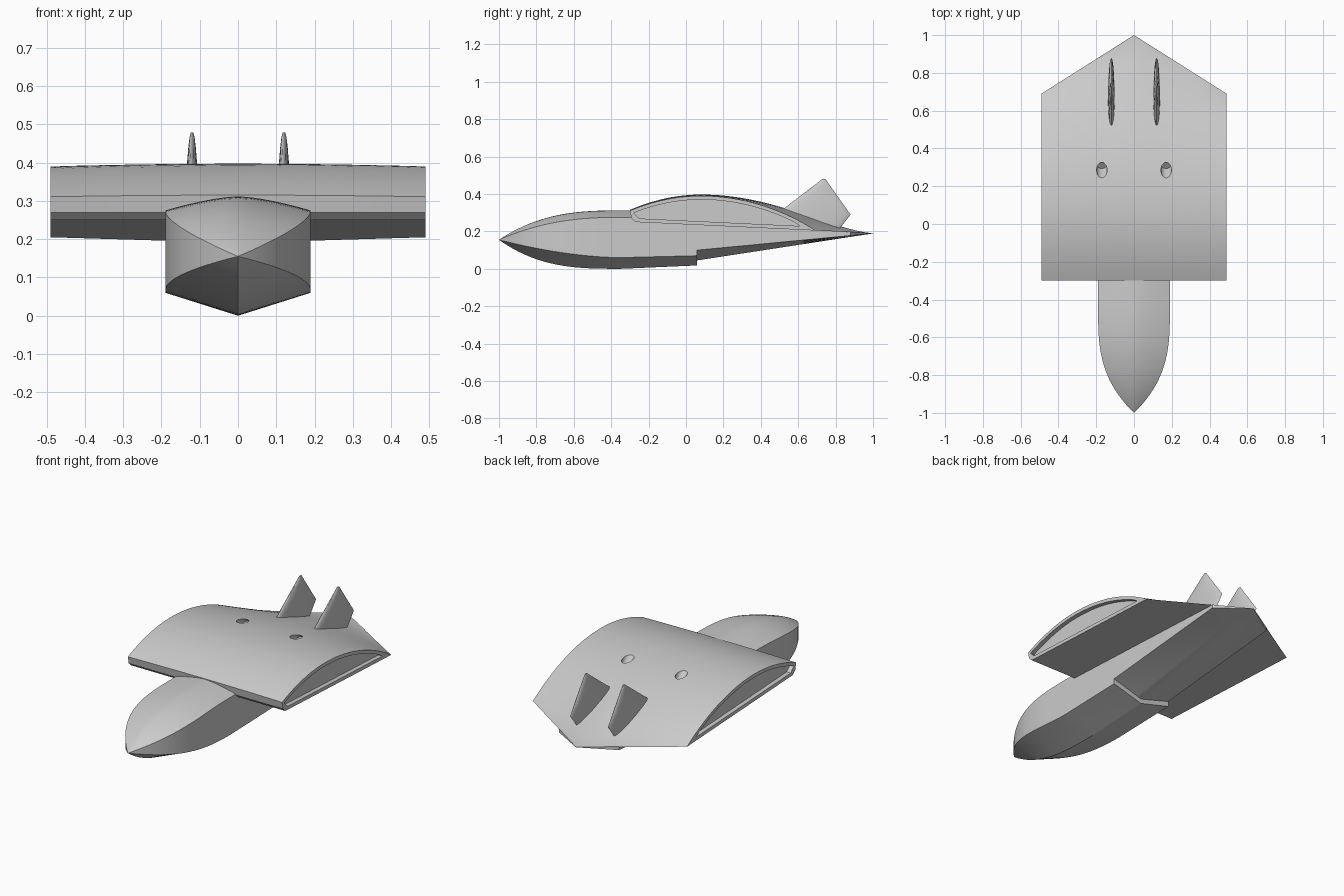
import bpy, bmesh, math
from mathutils import Matrix

if "Cube" in bpy.data.objects:
    bpy.data.objects.remove(bpy.data.objects["Cube"])

grey = bpy.data.materials.new("hull_grey")
grey.use_nodes = True
COLOUR = (0.6, 0.6, 0.6, 1)
grey.diffuse_color = COLOUR
grey.node_tree.nodes["Principled BSDF"].inputs["Base Color"].default_value = COLOUR

HALF_SPAN = 0.49
FRONT = -0.3
CREST = 0.08
STEP = 0.06


def lerp(a, b, t):
    return a + (b - a) * t


def steps(a, b, n):
    return [lerp(a, b, i / n) for i in range(n + 1)]


def finish(name, bm):
    bmesh.ops.remove_doubles(bm, verts=bm.verts, dist=0.0005)
    bmesh.ops.recalc_face_normals(bm, faces=bm.faces)
    mesh = bpy.data.meshes.new(name)
    bm.to_mesh(mesh)
    bm.free()
    mesh.materials.append(grey)
    ob = bpy.data.objects.new(name, mesh)
    bpy.context.collection.objects.link(ob)
    return ob


def loft(name, rings):
    """Skin closed rings of equal length and cap both ends."""
    bm = bmesh.new()
    rows = [[bm.verts.new(p) for p in ring] for ring in rings]
    n = len(rows[0])
    for a, b in zip(rows, rows[1:]):
        for i in range(n):
            j = (i + 1) % n
            bm.faces.new((a[i], a[j], b[j], b[i]))
    bm.faces.new(rows[0])
    bm.faces.new(rows[-1])
    return finish(name, bm)


def smooth(ob, angle=30):
    bpy.ops.object.select_all(action='DESELECT')
    ob.select_set(True)
    bpy.context.view_layer.objects.active = ob
    bpy.ops.object.shade_smooth_by_angle(angle=math.radians(angle))


# Hull cross-section: V keel, flat sides, crowned deck
def hull_ring(y, w, keel, low, high, top):
    across = steps(-1, 1, 12)
    belly = [(w * s, y, lerp(keel, low, abs(s))) for s in across]
    deck = [(w * s, y, lerp(top, high, abs(s) ** 1.5)) for s in reversed(across)]
    return belly + deck


# Front hull with curved nose
NOSE = 0.155


def ease(y, length, power):
    return 1 - max(0, 1 - (y + 1) / length) ** power


def front_ring(y):
    aft = max(0, y + 0.35) / 0.41
    return hull_ring(y, 0.19 * ease(y, 0.55, 3),
                     lerp(NOSE, 0, ease(y, 0.65, 3)) + 0.018 * aft,
                     lerp(NOSE, 0.06, ease(y, 0.65, 1.75)) + 0.01 * aft,
                     lerp(NOSE, 0.275, ease(y, 0.65, 2.4)),
                     lerp(NOSE, 0.312, ease(y, 0.65, 2.75)))


stations = [lerp(-1, -0.35, t ** 1.4) for t in steps(0, 1, 22)] + [FRONT, STEP]
smooth(loft("front_hull", [front_ring(y) for y in stations]))


# Wing section: arched top over a sloping flat underside
def under(y):
    return 0.25 - 0.047 * (y + 0.27)


def wing_top(x, y, tail):
    r = abs(x) / HALF_SPAN
    if y < CREST:
        t = (y - FRONT) / (CREST - FRONT)
        z = 0.315 + 0.082 * (1 - (1 - t) ** 2)
    else:
        s = min(1, (y - CREST) / (tail - CREST))
        z = lerp(under(tail), 0.397, (1 - s * s) ** lerp(1.6, 0.95, r))
    return z - 0.007 * r * r * (z - 0.19) / 0.2


def wing_ring(x, gap=0):
    tail = lerp(1, 0.69, min(1, abs(x) / HALF_SPAN))
    y0, y1 = FRONT + gap, tail - 4 * gap
    ring = [(x, y1, under(y1) + gap),
            (x, y0 + 0.03, under(y0 + 0.03) + gap),
            (x, y0 + 0.008, 0.27 + gap)]
    return ring + [(x, y, wing_top(x, y, tail) - gap) for y in steps(y0, y1, 30)[:-1]]


wing = loft("wing", [wing_ring(x) for x in steps(-HALF_SPAN, HALF_SPAN, 14)])


def cut(cutter):
    mod = wing.modifiers.new(cutter.name, 'BOOLEAN')
    mod.operation = 'DIFFERENCE'
    mod.solver = 'EXACT'
    mod.object = cutter
    cutter.hide_render = True
    cutter.hide_viewport = True


for side, label in ((1, "left"), (-1, "right")):
    # Recessed wing-end panel
    ring = wing_ring(side * HALF_SPAN, 0.02)
    cut(loft(label + "_panel_cutter",
             [[(side * x, y, z) for _, y, z in ring] for x in (0.465, 0.55)]))

    # Round port in the wing top
    bm = bmesh.new()
    place = Matrix.Translation((side * 0.17, 0.285, 0.378)) @ Matrix.Rotation(math.radians(38), 4, 'X')
    bmesh.ops.create_cone(bm, cap_ends=True, segments=24, radius1=0.028,
                          radius2=0.028, depth=0.1, matrix=place)
    cut(finish(label + "_port_cutter", bm))

    # Tail fin with a lens-shaped section
    rings = []
    for z, back in ((0.2, 0.81), (0.29, 0.88), (0.35, 0.837), (0.4, 0.802),
                    (0.44, 0.773), (0.465, 0.756), (0.479, 0.746)):
        lead = 0.52 + (z - 0.32) * 1.31
        half = 0.002 + 0.015 * min(1, (0.48 - z) / 0.15) ** 0.5
        ring = []
        for i in range(20):
            a = math.tau * i / 20
            y = lerp(lead, back, (1 - math.cos(a)) / 2)
            ring.append((side * 0.12 + half * math.sin(a), y, z))
        rings.append(ring)
    smooth(loft(label + "_tail_fin", rings))

# Bake the cuts so the wing can be shaded by angle
bpy.context.view_layer.update()
graph = bpy.context.evaluated_depsgraph_get()
baked = bpy.data.meshes.new_from_object(wing.evaluated_get(graph))
wing.modifiers.clear()
wing.data = baked
for ob in [o for o in bpy.data.objects if o.name.endswith("_cutter")]:
    bpy.data.objects.remove(ob)
smooth(wing)


# Rear hull behind the step, tapering into the trailing edge
def rear_ring(y):
    t = (y - STEP) / (1 - STEP)
    w = min(0.19, (1 - y) * HALF_SPAN / 0.31)
    roof = under(y) + 0.015 * (1 - t)
    return hull_ring(y, w, lerp(0.045, 0.189, t), lerp(0.1, 0.189, t), roof, roof)


smooth(loft("rear_hull", [rear_ring(y) for y in (STEP - 0.01, STEP, 0.5, 0.88, 1)]))
